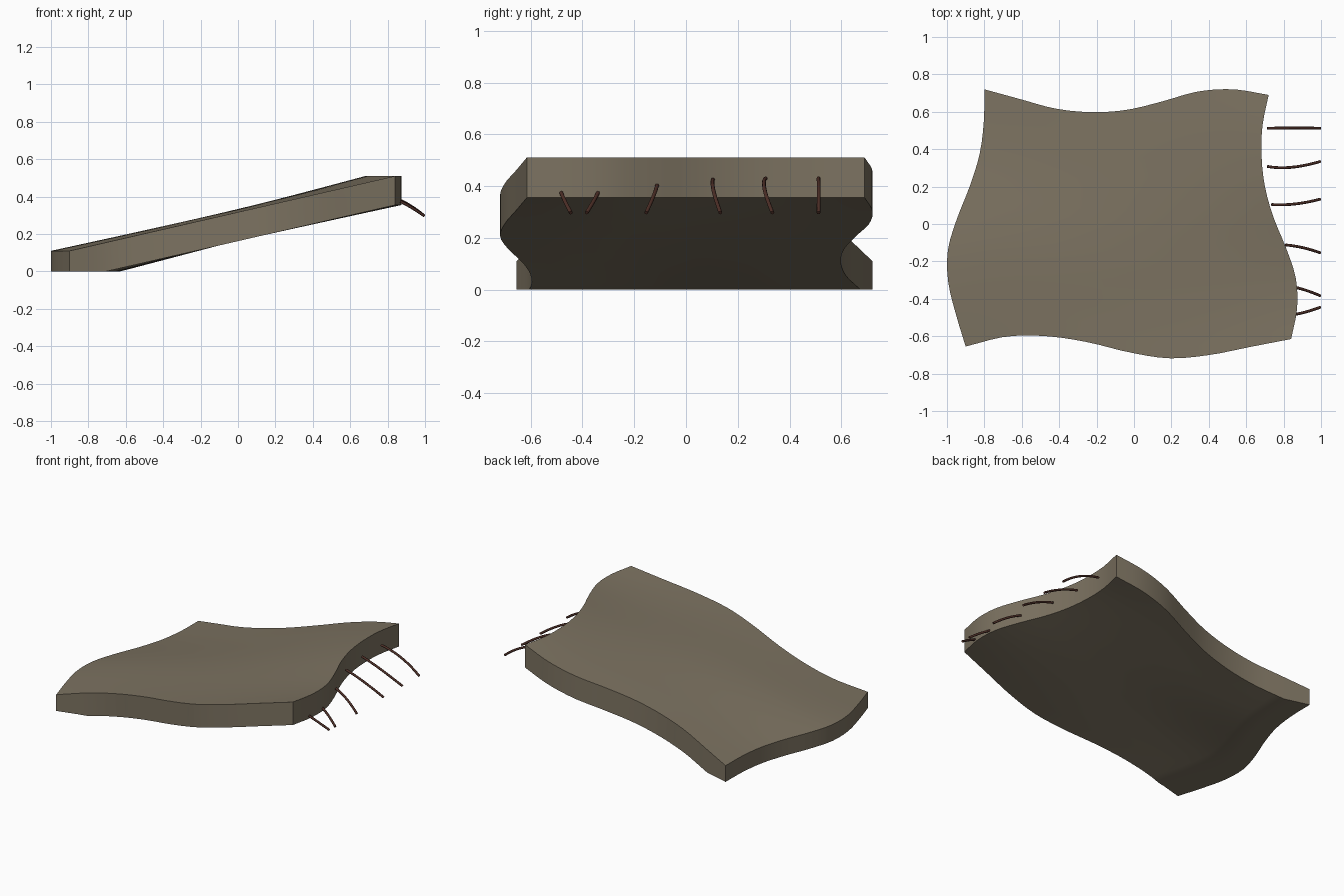
import bpy, bmesh
from mathutils import Vector

if "Cube" in bpy.data.objects:
    bpy.data.objects.remove(bpy.data.objects["Cube"])

def material(name, rgb):
    m = bpy.data.materials.new(name)
    m.diffuse_color = (*rgb, 1)
    m.use_nodes = True
    m.node_tree.nodes["Principled BSDF"].inputs["Base Color"].default_value = m.diffuse_color
    return m

STONE = material("grey brown earth", (0.200, 0.168, 0.118))
ROOT = material("dark root brown", (0.075, 0.028, 0.020))

# Wavy outline: offsets at nine even stations along each edge
FRONT_Y = [-.655, -.602, -.600, -.632, -.685, -.718, -.700, -.657, -.615]
BACK_Y = [.72, .668, .617, .598, .610, .655, .708, .720, .690]
LEFT_X = [-.90, -.952, -.993, -.995, -.945, -.877, -.825, -.803, -.80]
RIGHT_X = [.84, .872, .865, .812, .745, .700, .682, .687, .72]

def smooth(vals, t):
    """Catmull-Rom sample of evenly spaced values."""
    n = len(vals) - 1
    i = min(int(t * n), n - 1)
    f = t * n - i
    b, c = vals[i], vals[i + 1]
    a = vals[i - 1] if i > 0 else 2 * b - c
    d = vals[i + 2] if i < n - 1 else 2 * c - b
    return b + .5 * f * (c - a + f * (2*a - 5*b + 4*c - d + f * (3*(b - c) + d - a)))

def patch(u, v):
    """Point inside the outline (Coons patch)."""
    mix = lambda a, b, t: a + (b - a) * t
    x = mix(smooth(LEFT_X, v), smooth(RIGHT_X, v), u)
    y = mix(smooth(FRONT_Y, u), smooth(BACK_Y, u), v)
    return x, y

# Sloping slab with its underside cut off at the ground
NU, NV, THICK = 27, 24, .155
bm = bmesh.new()
top, bottom = [], []
for i in range(NU + 1):
    u = i / NU
    z = .11 + .4 * u
    pts = [patch(u, j / NV) for j in range(NV + 1)]
    top.append([bm.verts.new((x, y, z)) for x, y in pts])
    bottom.append([bm.verts.new((x, y, max(0, z - THICK))) for x, y in pts])
for i in range(NU):
    for j in range(NV):
        for g in (top, bottom):
            bm.faces.new((g[i][j], g[i+1][j], g[i+1][j+1], g[i][j+1]))
rim = [(i, 0) for i in range(NU)] + [(NU, j) for j in range(NV)]
rim += [(i, NV) for i in range(NU, 0, -1)] + [(0, j) for j in range(NV, 0, -1)]
for (a, b), (c, d) in zip(rim, rim[1:] + rim[:1]):
    bm.faces.new((top[a][b], top[c][d], bottom[c][d], bottom[a][b]))
bmesh.ops.recalc_face_normals(bm, faces=bm.faces)
me = bpy.data.meshes.new("slab")
bm.to_mesh(me)
bm.free()
me.materials.append(STONE)
slab = bpy.data.objects.new("slab", me)
bpy.context.collection.objects.link(slab)
bpy.context.view_layer.objects.active = slab
slab.select_set(True)
bpy.ops.object.shade_smooth_by_angle(angle=.6)

# Thin roots drooping out of the high end: start, middle and tip
ROOTS = [
    [(.712, .512, .430), (.86, .513, .385), (.996, .512, .297)],
    [(.712, .308, .430), (.84, .303, .390), (.996, .334, .297)],
    [(.735, .104, .425), (.86, .107, .380), (.996, .133, .297)],
    [(.810, -.112, .402), (.90, -.126, .360), (.996, -.154, .297)],
    [(.868, -.340, .374), (.93, -.358, .340), (.996, -.384, .297)],
    [(.868, -.482, .374), (.93, -.467, .340), (.996, -.445, .297)],
]
for k, (a, m, b) in enumerate(ROOTS):
    a, m, b = Vector(a), Vector(m), Vector(b)
    ctrl = 2 * m - (a + b) / 2            # curve passes through the middle
    cu = bpy.data.curves.new(f"root_{k + 1}", 'CURVE')
    cu.dimensions = '3D'
    cu.bevel_depth = .0075
    cu.bevel_resolution = 2
    cu.use_fill_caps = True
    sp = cu.splines.new('POLY')
    sp.points.add(10)
    for n, p in enumerate(sp.points):
        t = n / 10
        p.co = (*((1-t)**2 * a + 2*t*(1-t) * ctrl + t*t * b), 1)
    cu.materials.append(ROOT)
    bpy.context.collection.objects.link(bpy.data.objects.new(f"root_{k + 1}", cu))
